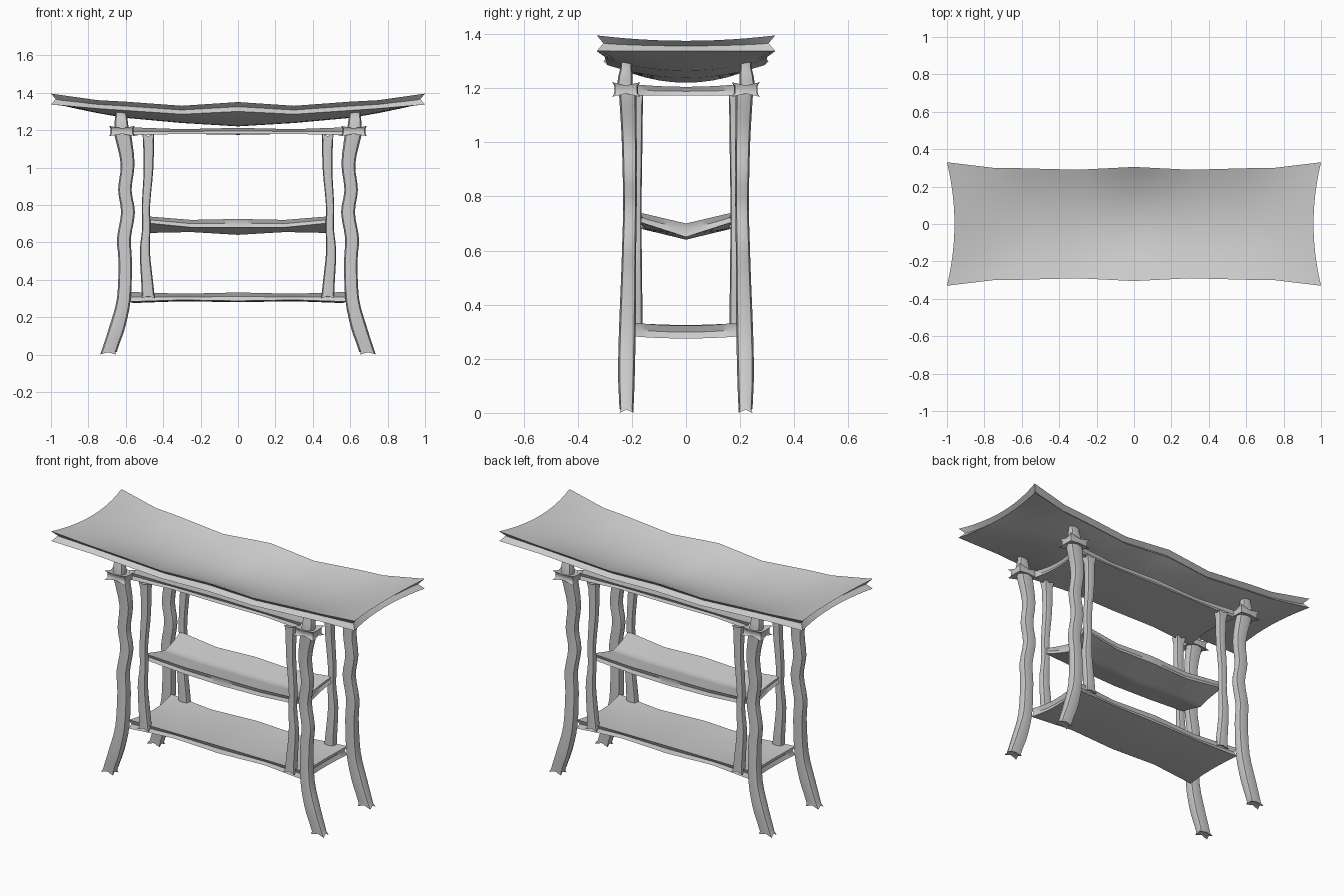
import bpy, bmesh, math
from mathutils import Vector

old = bpy.data.objects.get("Cube")
if old:
    bpy.data.objects.remove(old, do_unlink=True)

grey = bpy.data.materials.new("plain grey")
grey.use_nodes = True
colour = (0.6, 0.6, 0.6, 1)
grey.diffuse_color = colour
grey.node_tree.nodes["Principled BSDF"].inputs["Base Color"].default_value = colour


def finish(name, bm, angle=40):
    bmesh.ops.recalc_face_normals(bm, faces=bm.faces)
    mesh = bpy.data.meshes.new(name)
    bm.to_mesh(mesh)
    bm.free()
    mesh.materials.append(grey)
    obj = bpy.data.objects.new(name, mesh)
    bpy.context.collection.objects.link(obj)
    bpy.ops.object.select_all(action='DESELECT')
    bpy.context.view_layer.objects.active = obj
    obj.select_set(True)
    bpy.ops.object.shade_smooth_by_angle(angle=math.radians(angle))
    return obj


def sample(table, t):
    """Linear interpolation of rows whose first entry is the key."""
    for a, b in zip(table, table[1:]):
        if t <= b[0]:
            break
    f = min(max((t - a[0]) / (b[0] - a[0]), 0), 1)
    return [p + (q - p) * f for p, q in zip(a[1:], b[1:])]


def slab(name, table, power, bow, notch, nx=40, ny=12):
    """Warped board. Rows: x, half width, top centre, top edge, bottom centre, bottom edge."""
    bm = bmesh.new()
    length = table[-1][0]
    top, bottom = {}, {}
    for i in range(nx + 1):
        u = 2 * i / nx - 1
        for j in range(ny + 1):
            v = 2 * j / ny - 1
            half, tc, te, bc, be = sample(table, abs(u) * length)
            k = abs(v) ** power
            x = u * (length - bow * (1 - v * v) * u ** 6)
            top[i, j] = bm.verts.new((x, v * half, tc + (te - tc) * k))
            bottom[i, j] = bm.verts.new((x, v * half, bc + (be - bc) * k))
    for i in range(nx):
        for j in range(ny):
            for g in (top, bottom):
                bm.faces.new([g[i, j], g[i + 1, j], g[i + 1, j + 1], g[i, j + 1]])
    # hollowed rim between the two skins
    loop = [(i, 0) for i in range(nx)] + [(nx, j) for j in range(ny)]
    loop += [(nx - i, ny) for i in range(nx)] + [(0, ny - j) for j in range(ny)]
    rim = []
    for i, j in loop:
        p = (top[i, j].co + bottom[i, j].co) / 2
        p.x -= notch * ((i == nx) - (i == 0))
        p.y -= notch * ((j == ny) - (j == 0))
        rim.append(bm.verts.new(p))
    for n, a in enumerate(loop):
        m = (n + 1) % len(loop)
        b = loop[m]
        bm.faces.new([top[a], top[b], rim[m], rim[n]])
        bm.faces.new([rim[n], rim[m], bottom[b], bottom[a]])
    return finish(name, bm)


def post(name, rows, sx, sy, corner=0.8, flare=0.012, smooth=3):
    """Wavy post. Rows: x, y, z, radius in x, radius in y. The ends are hollow with raised corners."""
    path = []
    pts = [Vector(r) for r in rows]
    for i in range(len(pts) - 1):
        p0, p1 = pts[max(i - 1, 0)], pts[i]
        p2, p3 = pts[i + 1], pts[min(i + 2, len(pts) - 1)]
        for s in range(smooth):
            t = s / smooth
            path.append(p1 + (p2 - p0) * (t / 2) + (2 * p0 - 5 * p1 + 4 * p2 - p3) * (t * t / 2)
                        + (3 * p1 - p0 - 3 * p2 + p3) * (t ** 3 / 2))
    path.append(pts[-1])
    bm = bmesh.new()
    rings = []
    for n, (x, y, z, rx, ry) in enumerate(path):
        end = (n == len(path) - 1) - (n == 0)
        ring = []
        for k in range(8):
            a = k * math.pi / 4
            diagonal = k % 2
            size = (1.414 if end else 1.414 * corner) if diagonal else (0.85 if end else 1)
            dz = 0 if diagonal else -end * flare
            ring.append(bm.verts.new((sx * (x + rx * size * math.cos(a)),
                                      sy * (y + ry * size * math.sin(a)), z + dz)))
        rings.append(ring)
    for a, b in zip(rings, rings[1:]):
        for k in range(8):
            m = (k + 1) % 8
            bm.faces.new([a[k], a[m], b[m], b[k]])
    for ring, inward in ((rings[0], 1), (rings[-1], -1)):
        mid = sum((v.co for v in ring), Vector()) / 8
        hub = bm.verts.new(mid + Vector((0, 0, inward * flare)))
        for k in range(8):
            bm.faces.new([ring[k], ring[(k + 1) % 8], hub])
    return finish(name, bm, 50)


# Curved top with raised corners
slab("table_top", [(0, .305, 1.255, 1.35, 1.22, 1.30), (.3, .29, 1.27, 1.33, 1.238, 1.285),
                   (.6, .298, 1.30, 1.352, 1.265, 1.305), (.75, .30, 1.325, 1.36, 1.29, 1.315),
                   (1, .33, 1.375, 1.395, 1.337, 1.337)], 2, .04, .025)

# Boards below the top
slab("upper_board", [(0, .19, 1.20, 1.212, 1.175, 1.18), (.3, .185, 1.195, 1.205, 1.18, 1.18),
                     (.58, .20, 1.205, 1.215, 1.172, 1.172)], 2, .03, .008)
slab("middle_shelf", [(0, .165, .69, .725, .64, .68), (.25, .155, .69, .72, .655, .68),
                      (.5, .17, .70, .74, .65, .705)], 1, .02, .008)
slab("lower_shelf", [(0, .19, .325, .332, .28, .287), (.3, .18, .318, .325, .285, .292),
                     (.58, .20, .322, .335, .275, .283)], 2, .02, .01)

# Supports, one set per corner
LEG = [(.695, .22, 0, .042, .025), (.675, .22, .06, .042, .028), (.645, .22, .15, .043, .031),
       (.61, .217, .3, .037, .031), (.603, .212, .5, .036, .028), (.61, .21, .62, .037, .026),
       (.588, .207, .76, .037, .025), (.605, .208, .88, .036, .026),
       (.59, .21, 1.02, .037, .028), (.615, .215, 1.17, .045, .032), (.618, .217, 1.2, .043, .032)]
COLLAR = [(.62, .221, 1.168, .068, .052), (.62, .221, 1.18, .062, .044),
          (.62, .221, 1.21, .062, .044), (.62, .221, 1.222, .068, .052)]
PEG = [(.622, .226, 1.2, .037, .029), (.624, .224, 1.24, .036, .027),
       (.625, .221, 1.28, .031, .021), (.625, .221, 1.318, .033, .022)]
INNER = [(.48, .185, .3, .036, .024), (.485, .185, .38, .032, .024), (.498, .185, .55, .027, .022),
         (.49, .184, .68, .022, .02), (.492, .184, .8, .022, .02),
         (.478, .183, 1.0, .026, .022), (.48, .183, 1.18, .03, .024)]
for side, sx in (("left", 1), ("right", -1)):
    for end, sy in (("front", -1), ("back", 1)):
        tag = f"{end}_{side}"
        post(f"{tag}_leg", LEG, sx, sy)
        post(f"{tag}_collar", COLLAR, sx, sy, corner=.92, smooth=1)
        post(f"{tag}_peg", PEG, sx, sy, flare=.008)
        post(f"{tag}_inner_post", INNER, sx, sy)
